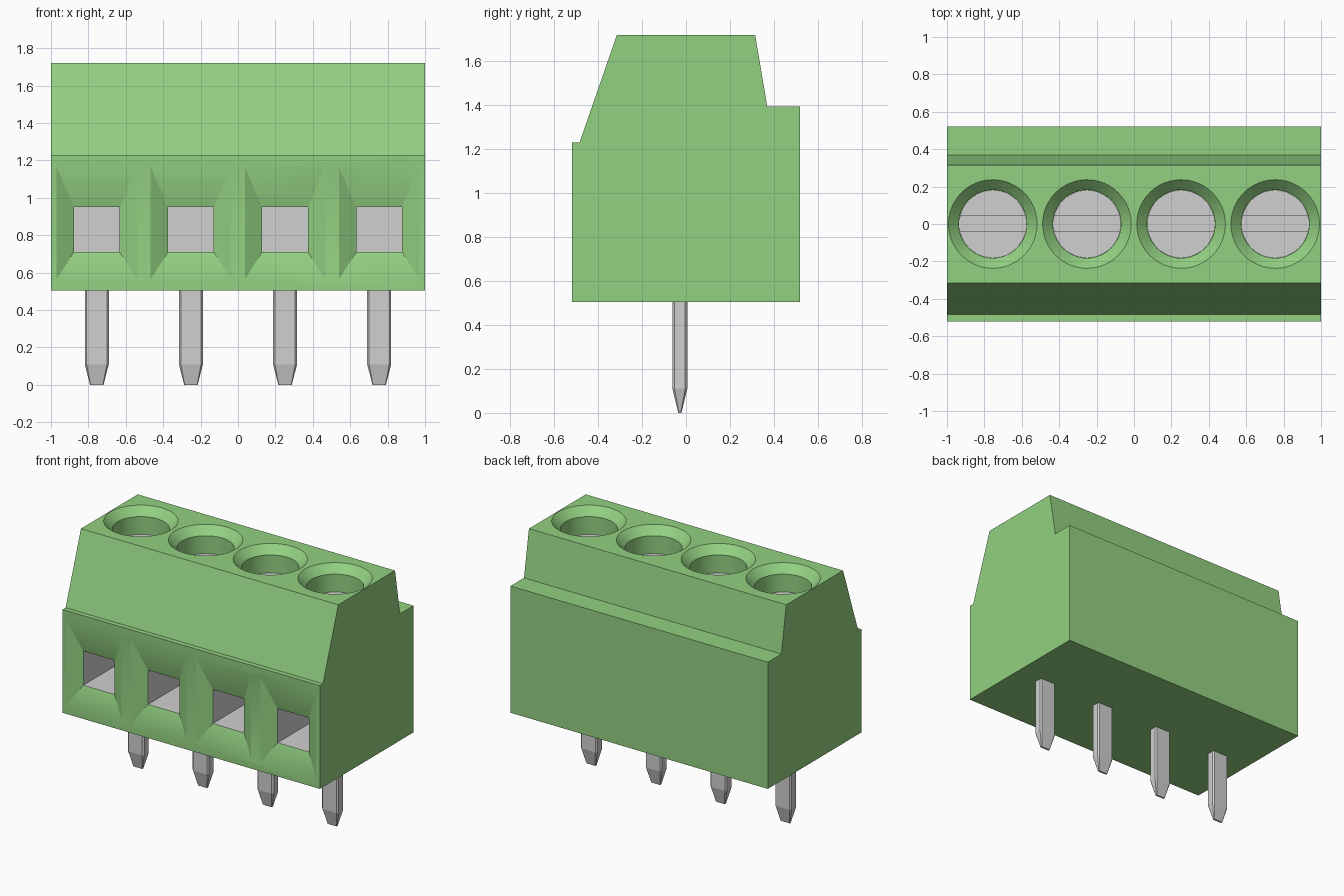
import bpy, bmesh, math

if "Cube" in bpy.data.objects:
    bpy.data.objects.remove(bpy.data.objects["Cube"], do_unlink=True)


def material(name, rgb):
    m = bpy.data.materials.new(name)
    m.use_nodes = True
    m.diffuse_color = (*rgb, 1)
    m.node_tree.nodes["Principled BSDF"].inputs["Base Color"].default_value = (*rgb, 1)
    return m


GREEN = material("green plastic", (0.29, 0.63, 0.22))
METAL = material("grey metal", (0.63, 0.63, 0.63))


def loft(name, rings, *mats):
    """Closed solid through a list of equally sized point rings."""
    bm = bmesh.new()
    loops = [[bm.verts.new(p) for p in ring] for ring in rings]
    n = len(loops[0])
    for a, b in zip(loops, loops[1:]):
        for i in range(n):
            j = (i + 1) % n
            bm.faces.new((a[i], a[j], b[j], b[i]))
    bm.faces.new(loops[0])
    bm.faces.new(loops[-1])
    bmesh.ops.recalc_face_normals(bm, faces=bm.faces)
    me = bpy.data.meshes.new(name)
    bm.to_mesh(me)
    bm.free()
    ob = bpy.data.objects.new(name, me)
    bpy.context.collection.objects.link(ob)
    for m in mats:
        me.materials.append(m)
    return ob


def circle(x, r, z, n=48):
    return [(x + r * math.cos(2 * math.pi * i / n),
             r * math.sin(2 * math.pi * i / n), z) for i in range(n)]


def rect_xz(x, hw, z0, z1, y):
    return [(x - hw, y, z0), (x + hw, y, z0), (x + hw, y, z1), (x - hw, y, z1)]


def pin_ring(x, hx, hy, z, c):
    """Rectangle with cut corners."""
    y = -0.028
    pts = [(hx, hy - c), (hx - c, hy), (c - hx, hy), (-hx, hy - c),
           (-hx, c - hy), (c - hx, -hy), (hx - c, -hy), (hx, c - hy)]
    return [(x + a, y + b, z) for a, b in pts]


def cut(target, cutter):
    cutter.hide_render = True
    mod = target.modifiers.new("cut", 'BOOLEAN')
    mod.operation = 'DIFFERENCE'
    mod.solver = 'EXACT'
    mod.object = cutter
    bpy.context.view_layer.objects.active = target
    bpy.ops.object.modifier_apply(modifier=mod.name)
    bpy.data.objects.remove(cutter, do_unlink=True)


def smooth(ob):
    bpy.ops.object.select_all(action='DESELECT')
    ob.select_set(True)
    bpy.context.view_layer.objects.active = ob
    bpy.ops.object.shade_smooth_by_angle(angle=math.radians(30))


# Housing: side profile (y, z) swept along x
profile = [(-0.52, 0.505), (0.52, 0.505), (0.52, 1.395), (0.37, 1.395),
           (0.315, 1.72), (-0.315, 1.72), (-0.485, 1.23), (-0.52, 1.23)]
housing = loft("housing", [[(x, y, z) for y, z in profile] for x in (-1, 1)],
               GREEN, METAL)

SCREW_TOP = 1.54
for k in range(4):
    x = -0.755 + k * 0.5033

    # Funnel-shaped wire entry with a square channel behind it
    cut(housing, loft("wire_entry_cutter", [
        rect_xz(x, 0.232, 0.539, 1.204, -0.53),
        rect_xz(x, 0.122, 0.71, 0.95, -0.465),
        rect_xz(x, 0.122, 0.71, 0.95, 0.15)]))

    # Countersunk screw hole
    cut(housing, loft("screw_hole_cutter", [
        circle(x, 0.182, 1.42), circle(x, 0.182, 1.665),
        circle(x, 0.237, 1.72), circle(x, 0.237, 1.75)]))

    # Slotted screw
    screw = loft(f"screw_{k + 1}", [circle(x, 0.181, 1.41),
                                    circle(x, 0.181, SCREW_TOP)], METAL)
    cut(screw, loft("slot_cutter", [
        [(x + sx, -0.04, z), (x + sx, 0.043, z),
         (x - sx, 0.043, z), (x - sx, -0.04, z)]
        for sx, z in ((0.3, SCREW_TOP - 0.06), (0.3, SCREW_TOP + 0.1))]))
    smooth(screw)

    # Tapered solder pin
    loft(f"pin_{k + 1}", [
        pin_ring(x, 0.036, 0.007, 0.0, 0.003),
        pin_ring(x, 0.064, 0.034, 0.11, 0.01),
        pin_ring(x, 0.064, 0.034, 0.52, 0.01)], METAL)

# Metal lining of the wire channels
for f in housing.data.polygons:
    c = f.center
    inside = abs(c.x) < 0.95 and -0.46 < c.y < 0.2 and 0.70 < c.z < 0.96
    f.material_index = 1 if inside else 0
smooth(housing)
